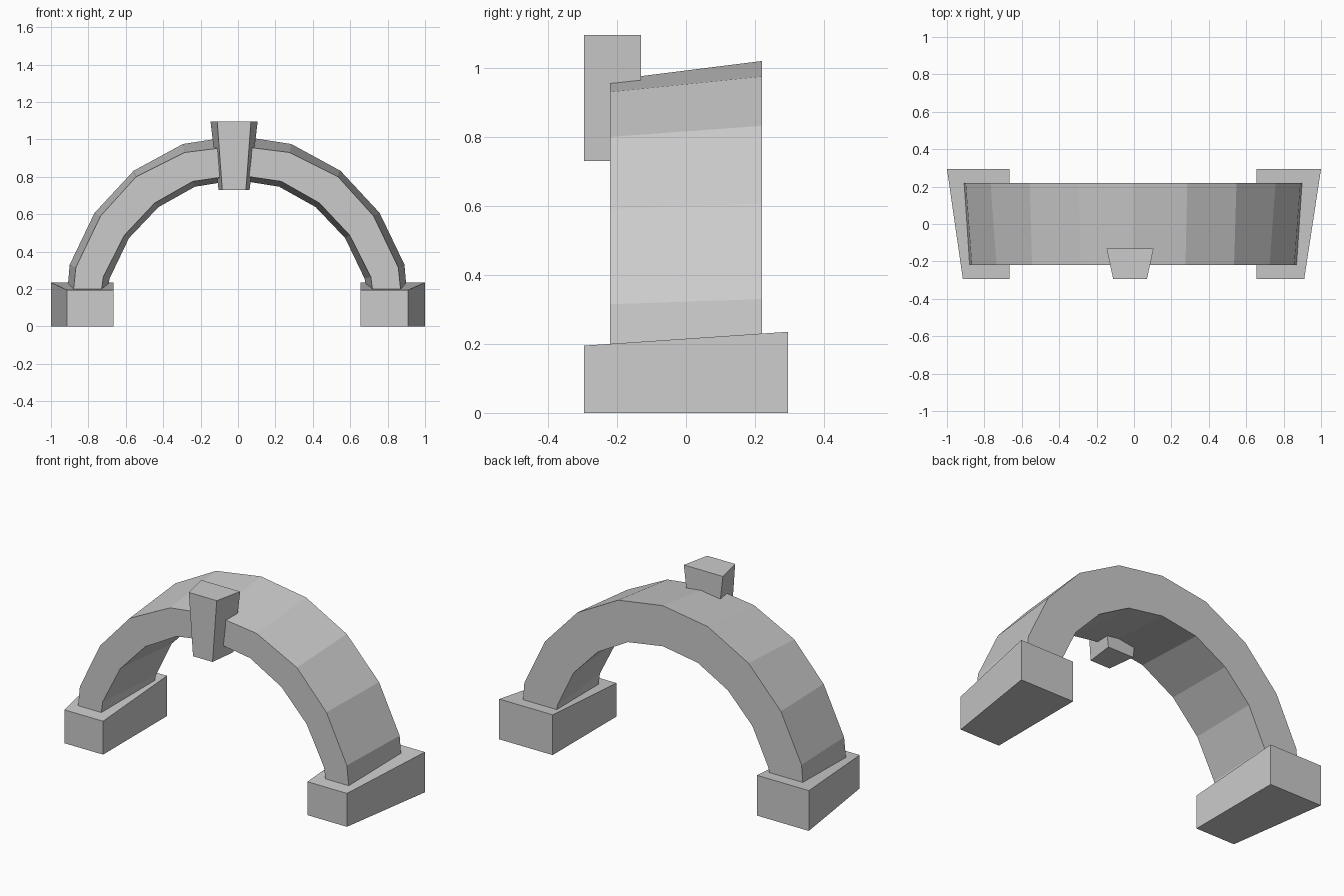
import bpy
import bmesh

default_cube = bpy.data.objects.get("Cube")
if default_cube:
    bpy.data.objects.remove(default_cube, do_unlink=True)

stone = bpy.data.materials.new("grey_stone")
stone.use_nodes = True
stone.diffuse_color = (0.6, 0.6, 0.6, 1)
stone.node_tree.nodes["Principled BSDF"].inputs["Base Color"].default_value = (0.6, 0.6, 0.6, 1)


def finish(name, bm):
    bmesh.ops.recalc_face_normals(bm, faces=bm.faces)
    mesh = bpy.data.meshes.new(name)
    bm.to_mesh(mesh)
    bm.free()
    mesh.materials.append(stone)
    bpy.context.collection.objects.link(bpy.data.objects.new(name, mesh))


def block(name, front, back, y_front, y_back):
    """Six-sided stone between two quads given as (x, z) corners."""
    bm = bmesh.new()
    a = [bm.verts.new((x, y_front, z)) for x, z in front]
    b = [bm.verts.new((x, y_back, z)) for x, z in back]
    bm.faces.new(a)
    bm.faces.new(b)
    for i in range(4):
        j = (i + 1) % 4
        bm.faces.new((a[i], a[j], b[j], b[i]))
    finish(name, bm)


def full_arc(half, centre=-0.005):
    """Mirror a springing-to-crown profile into a whole arc."""
    right = [(centre + x, z) for x, z in half]
    left = [(centre - x, z) for x, z in half[:-1]]
    return right + left[::-1]


# Footing blocks, flared outwards and sloping up towards the back
for name, side, inner, outer in (("left_footing", 1, 0.655, 0.91),
                                 ("right_footing", -1, 0.665, 0.915)):
    quads = [[(side * inner, 0), (side * w, 0), (side * w, h), (side * inner, h)]
             for w, h in ((outer, 0.195), (1.0, 0.235))]
    block(name, quads[0], quads[1], -0.295, 0.295)

# Arch band, thicker at the back than at the front
rings = [
    (-0.22, full_arc([(0.875, 0.19), (0.862, 0.315), (0.73, 0.59),
                      (0.54, 0.8), (0.28, 0.93), (0, 0.965)])),
    (0.22, full_arc([(0.907, 0.19), (0.895, 0.33), (0.762, 0.607),
                     (0.553, 0.832), (0.29, 0.975), (0, 1.02)])),
    (0.22, full_arc([(0.692, 0.19), (0.682, 0.255), (0.578, 0.472),
                     (0.42, 0.638), (0.225, 0.747), (0, 0.783)])),
    (-0.22, full_arc([(0.725, 0.19), (0.715, 0.265), (0.602, 0.488),
                      (0.44, 0.66), (0.237, 0.775), (0, 0.81)])),
]
bm = bmesh.new()
loops = [[bm.verts.new((x, y, z)) for x, z in arc] for y, arc in rings]
for i, p in enumerate(loops):
    q = loops[(i + 1) % 4]
    for k in range(len(p) - 1):
        bm.faces.new((p[k], p[k + 1], q[k + 1], q[k]))
for end in (0, -1):
    bm.faces.new([p[end] for p in loops])
finish("arch", bm)


# Keystone, tapering downwards and towards the front
def wedge(bottom_half, top_half, centre=-0.021):
    return [(centre - bottom_half, 0.73), (centre + bottom_half, 0.73),
            (centre + top_half, 1.095), (centre - top_half, 1.095)]


block("keystone", wedge(0.063, 0.09), wedge(0.083, 0.126), -0.295, -0.13)
